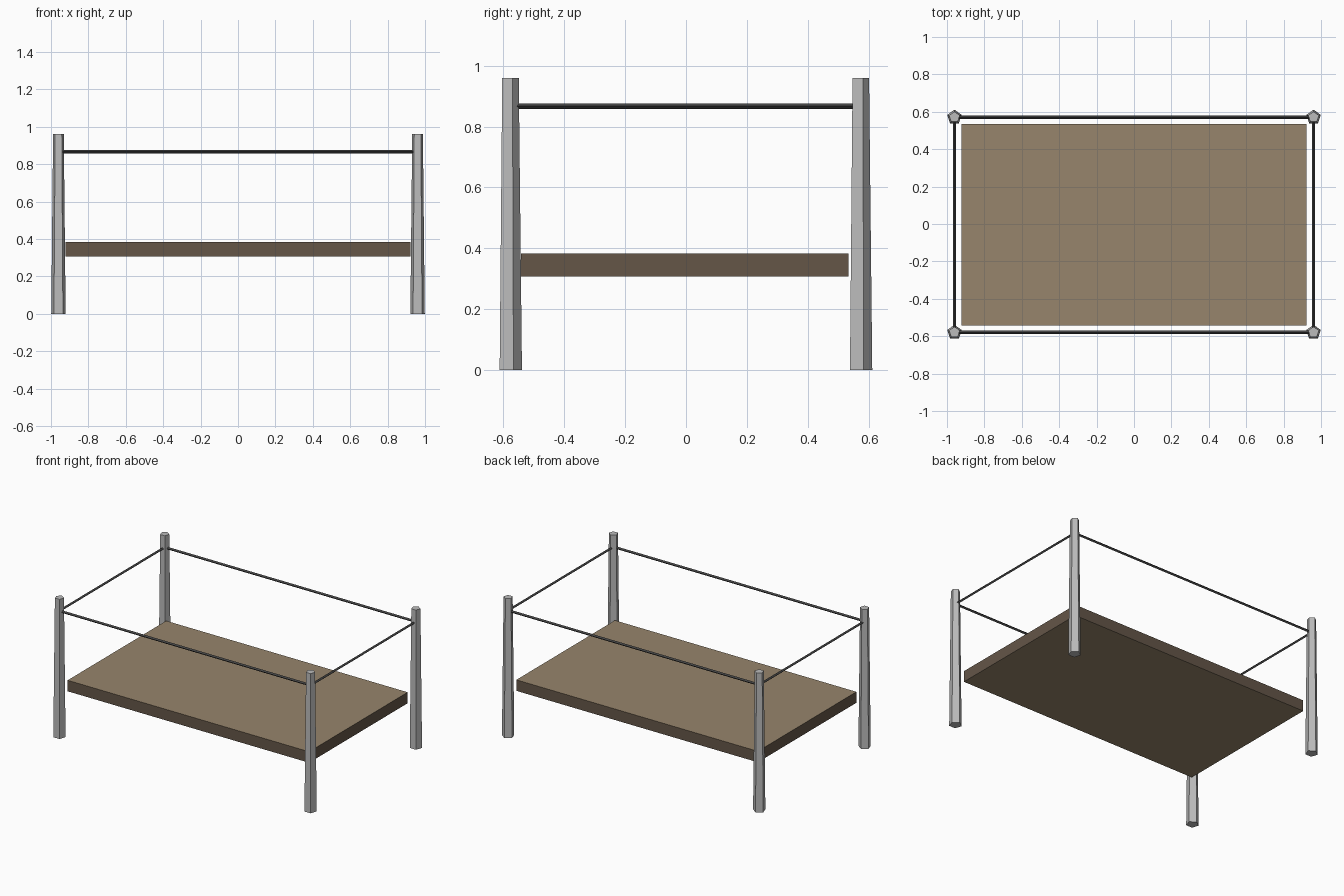
import bpy
from mathutils import Vector

cube = bpy.data.objects.get("Cube")
if cube:
    bpy.data.objects.remove(cube, do_unlink=True)


def material(name, color):
    m = bpy.data.materials.new(name)
    m.use_nodes = True
    m.diffuse_color = (*color, 1)
    m.node_tree.nodes["Principled BSDF"].inputs["Base Color"].default_value = (*color, 1)
    return m


stone = material("grey stone", (0.50, 0.50, 0.50))
canvas = material("tan canvas", (0.31, 0.235, 0.15))
canvas_side = material("dark brown side", (0.128, 0.093, 0.064))
rope_dark = material("dark grey rope", (0.06, 0.06, 0.06))

POST_X, POST_Y, MID_Y = 0.96, 0.575, -0.004
POST_H, ROPE_Z = 0.96, 0.867


# Tapered five-sided corner posts, one corner pointing to the back
def post(name, x, y):
    bpy.ops.mesh.primitive_cone_add(vertices=5, radius1=0.0405, radius2=0.03,
                                    depth=POST_H, location=(x, y, POST_H / 2))
    ob = bpy.context.object
    ob.name = name
    ob.data.materials.append(stone)


# Thin four-sided rope between two points, one edge on top
def rope(name, a, b):
    a, b = Vector(a), Vector(b)
    bpy.ops.mesh.primitive_cylinder_add(vertices=4, radius=0.009,
                                        depth=(b - a).length, location=(a + b) / 2)
    ob = bpy.context.object
    ob.name = name
    ob.rotation_euler = (b - a).to_track_quat("Z", "Y").to_euler()
    ob.data.materials.append(rope_dark)


front, back = MID_Y - POST_Y, MID_Y + POST_Y
for side, x in (("left", POST_X), ("right", -POST_X)):
    post("front_" + side + "_post", x, front)
    post("back_" + side + "_post", x, back)
    rope(side + "_rope", (x, front, ROPE_Z), (x, back, ROPE_Z))
for end, y in (("front", front), ("back", back)):
    rope(end + "_rope", (-POST_X, y, ROPE_Z), (POST_X, y, ROPE_Z))

# Platform slab, tan above and below with darker sides
bpy.ops.mesh.primitive_cube_add(size=1, location=(0, MID_Y, 0.345))
slab = bpy.context.object
slab.name = "platform"
slab.scale = (1.846, 1.076, 0.076)
bpy.ops.object.transform_apply(location=False, rotation=False, scale=True)
slab.data.materials.append(canvas)
slab.data.materials.append(canvas_side)
for face in slab.data.polygons:
    face.material_index = 0 if abs(face.normal.z) > 0.5 else 1
